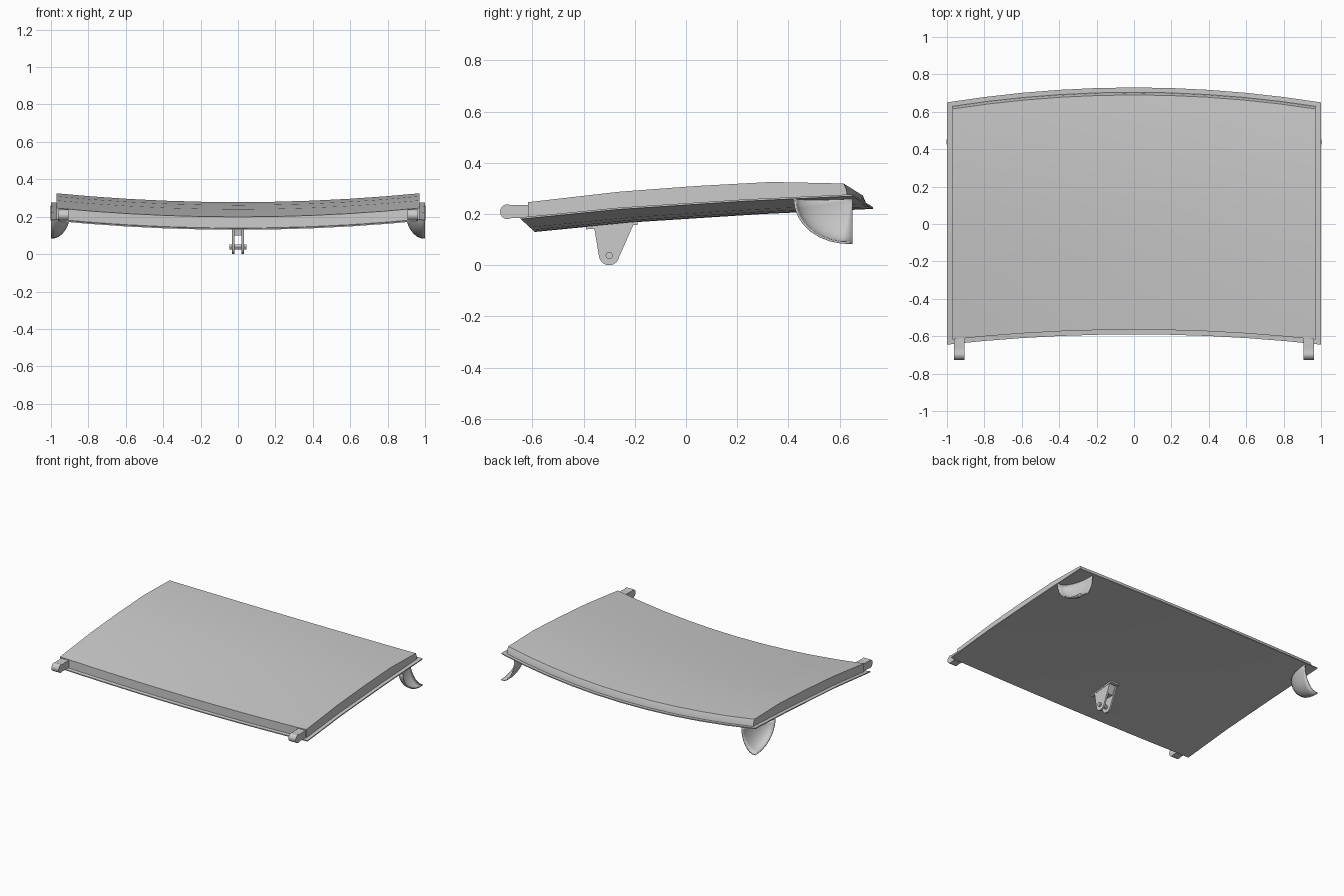
import bpy, bmesh, math

cube = bpy.data.objects.get("Cube")
if cube:
    bpy.data.objects.remove(cube, do_unlink=True)

grey = bpy.data.materials.new("light_grey")
grey.use_nodes = True
COLOUR = (0.6, 0.6, 0.6, 1)
grey.diffuse_color = COLOUR
grey.node_tree.nodes["Principled BSDF"].inputs["Base Color"].default_value = COLOUR


def finish(name, bm):
    bmesh.ops.recalc_face_normals(bm, faces=bm.faces)
    mesh = bpy.data.meshes.new(name)
    bm.to_mesh(mesh)
    bm.free()
    mesh.materials.append(grey)
    obj = bpy.data.objects.new(name, mesh)
    bpy.context.collection.objects.link(obj)
    bpy.ops.object.select_all(action="DESELECT")
    obj.select_set(True)
    bpy.context.view_layer.objects.active = obj
    bpy.ops.object.shade_smooth_by_angle(angle=math.radians(30))
    return obj


def loft(name, rings):
    """Skin matching closed rings and cap both ends."""
    bm = bmesh.new()
    rows = [[bm.verts.new(p) for p in ring] for ring in rings]
    n = len(rows[0])
    for a, b in zip(rows, rows[1:]):
        for i in range(n):
            j = (i + 1) % n
            bm.faces.new((a[i], a[j], b[j], b[i]))
    bm.faces.new(rows[0])
    bm.faces.new(rows[-1])
    return finish(name, bm)


def extrude_x(name, outline, x0, x1):
    return loft(name, [[(x, y, z) for y, z in outline] for x in (x0, x1)])


def bowed(x, y, z):
    """Bow the lid across its width, in plan and in height."""
    t = (y + 0.59) / 1.32
    return (x, y - (0.055 + 0.025 * t) * x * x, z + 0.05 * x * x)


def lid_section(name, half_width, section):
    stations = [-1, -0.8, -0.6, -0.4, -0.2, 0, 0.2, 0.4, 0.6, 0.8, 1]
    xs = [s * half_width for s in stations]
    return loft(name, [[bowed(x, y, z) for y, z in section] for x in xs])


def arc(cy, cz, r, start, end, steps):
    angles = [math.radians(start + (end - start) * i / steps) for i in range(steps + 1)]
    return [(cy + r * math.cos(a), cz + r * math.sin(a)) for a in angles]


# thin lower skin with its projecting flange
lower = [(-0.59, 0.13), (-0.2, 0.168), (0.3, 0.2), (0.73, 0.22)]
lid_section("lower_skin", 1.0, lower + [(y, z + 0.007) for y, z in reversed(lower)])

# raised upper panel with a sloped rear edge
lid_section("upper_panel", 0.97, [
    (-0.565, 0.136), (-0.2, 0.172), (0.3, 0.204), (0.705, 0.222),
    (0.7, 0.25), (0.69, 0.272), (0.4, 0.278), (0.1, 0.262),
    (-0.2, 0.24), (-0.565, 0.199)])


def lower_height(y):
    for (y0, z0), (y1, z1) in zip(lower, lower[1:]):
        if y <= y1:
            return z0 + (z1 - z0) * (y - y0) / (y1 - y0)
    return lower[-1][1]


# quarter bowl guards under the rear corners
def corner_guard(name, side):
    bm = bmesh.new()
    steps = 8
    rows = []
    for i in range(steps + 1):
        a = math.pi / 2 * i / steps
        row = []
        for k in range(steps):
            b = math.pi / 2 * k / steps
            x = 1 - 0.11 * math.sin(b)
            y = 0.65 - 0.23 * math.cos(a) * math.cos(b)
            z = lower_height(y + 0.08 * x * x) + 0.05 * x * x
            row.append(bm.verts.new((side * x, y, z - 0.187 * math.sin(a) * math.cos(b))))
        rows.append(row)
    tip = bm.verts.new((side * 0.89, 0.65, lower_height(0.71) + 0.04))
    for r, s in zip(rows, rows[1:]):
        for k in range(steps - 1):
            bm.faces.new((r[k], r[k + 1], s[k + 1], s[k]))
        bm.faces.new((r[-1], tip, s[-1]))
    obj = finish(name, bm)
    mod = obj.modifiers.new("wall", "SOLIDIFY")
    mod.thickness = 0.008
    # grow the wall towards the hollow side
    outward = sum(p.normal.x * side for p in obj.data.polygons)
    mod.offset = 1 if outward > 0 else -1


# rounded hinge lugs on the front corners
lug = arc(-0.697, 0.209, 0.029, 60, 300, 10) + [(-0.66, 0.184), (-0.6, 0.184),
                                               (-0.6, 0.236), (-0.66, 0.236)]
for side, label in ((1, "left"), (-1, "right")):
    corner_guard(label + "_corner_guard", side)
    extrude_x(label + "_hinge_lug", lug, side * 0.905, side * 0.962)

    # tapered latch ear with a rounded end
    ear = [(-0.36, 0.156), (-0.2, 0.17)] + arc(-0.3, 0.04, 0.04, -10, -170, 10)
    extrude_x(label + "_latch_ear", ear, side * 0.02, side * 0.032)

# latch base and cross pin
extrude_x("latch_base", [(-0.35, 0.16), (-0.34, 0.1), (-0.24, 0.1), (-0.205, 0.17)],
          -0.032, 0.032)
extrude_x("latch_plate", [(-0.39, 0.14), (-0.19, 0.158), (-0.19, 0.17), (-0.39, 0.152)],
          -0.034, 0.034)
extrude_x("latch_pin", arc(-0.3, 0.038, 0.014, 0, 330, 11), -0.045, 0.045)
